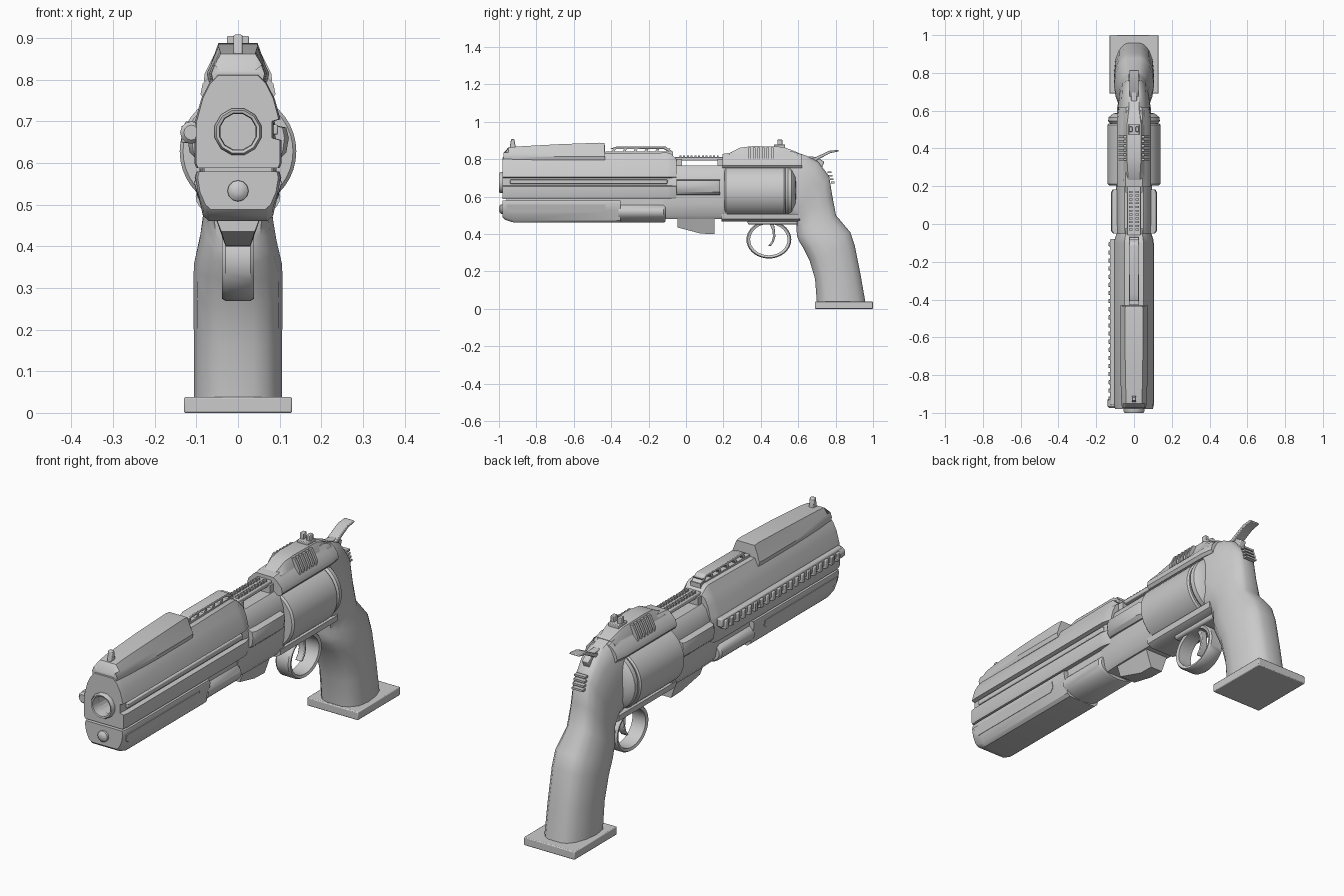
import bpy, bmesh, math
from mathutils import Vector

if "Cube" in bpy.data.objects:
    bpy.data.objects.remove(bpy.data.objects["Cube"])

steel = bpy.data.materials.new("grey steel")
steel.diffuse_color = (0.6, 0.6, 0.6, 1)
steel.use_nodes = True
steel.node_tree.nodes["Principled BSDF"].inputs["Base Color"].default_value = steel.diffuse_color


def make(name, bm):
    bmesh.ops.recalc_face_normals(bm, faces=bm.faces)
    me = bpy.data.meshes.new(name)
    bm.to_mesh(me)
    bm.free()
    ob = bpy.data.objects.new(name, me)
    me.materials.append(steel)
    bpy.context.collection.objects.link(ob)
    return ob


def loft(name, rings, closed=False):
    """Skin a row of equal-length 3D rings."""
    bm = bmesh.new()
    vs = [[bm.verts.new(p) for p in r] for r in rings]
    n = len(vs[0])
    pairs = list(zip(vs, vs[1:])) + ([(vs[-1], vs[0])] if closed else [])
    for a, b in pairs:
        for i in range(n):
            bm.faces.new((a[i], a[(i + 1) % n], b[(i + 1) % n], b[i]))
    if not closed:
        bm.faces.new(vs[0])
        bm.faces.new(vs[-1])
    return make(name, bm)


def section(y, right, left=None):
    """Cross-section at y from its (x, z) right half, listed bottom to top."""
    left = left or right
    return [(x, y, z) for x, z in right] + [(-x, y, z) for x, z in reversed(left)]


def box(name, x, y, z, bevel=0.0):
    ob = loft(name, [[(a, y[0], z[0]), (a, y[1], z[0]), (a, y[1], z[1]), (a, y[0], z[1])] for a in x])
    if bevel:
        m = ob.modifiers.new("bevel", 'BEVEL')
        m.width, m.segments = bevel, 2
    return ob


def plate(name, pts, hw, bevel=0.0):
    """Side profile (y, z) given a thickness across x."""
    ob = loft(name, [[(s * hw, y, z) for y, z in pts] for s in (-1, 1)])
    if bevel:
        m = ob.modifiers.new("bevel", 'BEVEL')
        m.width, m.segments = bevel, 2
    return ob


def turned(name, prof, cx, cz, n=32, sx=1.0):
    """Round part along y from (y, radius) pairs."""
    return loft(name, [[(cx + sx * r * math.cos(2 * math.pi * i / n), y,
                         cz + r * math.sin(2 * math.pi * i / n)) for i in range(n)] for y, r in prof])


# Barrel shroud: grooved on the right, plain on the left
def barrel_ring(y, top, k=1.0):
    r = [(.1, .588), (.105, .6), (.105, .655), (.085, .66), (.085, .7), (.102, .705), (.088, .755), (.07, .79), (.05, top)]
    l = [(.1, .588), (.105, .6), (.105, .655), (.105, .66), (.104, .7), (.102, .705), (.088, .755), (.07, .79), (.05, top)]
    f = lambda h: [(x * k, z) for x, z in h]
    return section(y, f(r), f(l))


barrel = loft("barrel_shroud", [barrel_ring(-.98, .81, .96), barrel_ring(-.95, .82), barrel_ring(-.1, .835),
                                barrel_ring(-.08, .83, .97), barrel_ring(-.05, .8, .88)])
bore = turned("bore_cutter", [(-1.1, .046), (-.75, .046)], 0, .675, 20)
bore.hide_render = True
bore.hide_viewport = True
cut = barrel.modifiers.new("bore", 'BOOLEAN')
cut.operation, cut.object, cut.solver = 'DIFFERENCE', bore, 'EXACT'

# Muzzle ring, as a closed sweep
rings = []
for i in range(12):
    a = 2 * math.pi * (i + .5) / 12
    rings.append([(r * math.cos(a), y, .675 + r * math.sin(a))
                  for r, y in ((.058, -.97), (.058, -.99), (.053, -1), (.046, -.998), (.044, -.96))])
loft("muzzle_ring", rings, closed=True)
box("groove_bar", (.08, .096), (-.94, -.1), (.668, .692), .004)

# Left side rail with teeth
box("side_rail", (-.128, -.1), (-.96, -.08), (.66, .7), .006)
for i in range(20):
    y = -.935 + i * .043
    box("rail_tooth", (-.136, -.1), (y, y + .022), (.648, .69), .004)
turned("rail_knob", [(-.975, .018), (-.965, .027), (-.93, .027), (-.92, .018)], -.112, .673, 12)

# Lower barrel lug with side panels and a rod tip
def lug_ring(y, bottom, k=1.0):
    return section(y, [(.07 * k, bottom), (.084 * k, bottom + .012), (.098 * k, .53), (.104 * k, .565), (.1 * k, .579)])


loft("lower_lug", [lug_ring(-.98, .488, .93), lug_ring(-.965, .475, .98), lug_ring(-.92, .461), lug_ring(-.35, .461)])
box("lug_core", (-.08, .08), (-.96, .1), (.55, .62))
for s in (-1, 1):
    loft("lug_panel", [[(s * (x + d), y, z) for y, z, x in
                        ((-.96, .53, .092), (-.94, .515, .09), (-.45, .515, .09), (-.43, .53, .094), (-.43, .557, .1), (-.96, .557, .1))]
                       for d in (-.01, .006)])
turned("rod_tip", [(-.97, .026), (-.99, .025), (-.998, .016), (-1, .006)], 0, .533, 12)
turned("rod_housing", [(-.36, .058), (-.12, .058), (-.11, .053)], 0, .519, 28, 1.75)

# Top sight block, front sight and vented rib
def block_ring(y, top, k):
    return section(y, [(.07 * k, .795), (.075 * k, .815), (.066 * k, .835), (.047 * k, top)])


loft("sight_block", [block_ring(-.975, .822, .85), block_ring(-.95, .862, .88), block_ring(-.9, .868, .92),
                     block_ring(-.68, .88, 1), block_ring(-.46, .888, 1), block_ring(-.435, .885, .98), block_ring(-.432, .82, .98)])
plate("front_sight", [(-.945, .85), (-.935, .908), (-.918, .908), (-.908, .85)], .011, .004)
box("rib_base", (-.026, .026), (-.43, -.07), (.82, .84))
plate("rib_top", [(-.41, .854), (-.37, .868), (-.11, .868), (-.07, .84), (-.09, .84), (-.12, .855)], .025, .003)
for i in range(6):
    y = -.4 + i * .058
    plate("rib_post", [(y, .835), (y + .012, .858), (y + .027, .858), (y + .015, .835)], .024)

# Middle frame with side bulges and an open bridge on top
mid = [(.065, .48), (.08, .5), (.092, .56), (.095, .64), (.088, .7), (.07, .745), (.05, .765)]
loft("middle_frame", [section(y, [(x * k, z) for x, z in mid]) for y, k in ((-.12, .9), (-.05, .97), (0, 1), (.22, 1))])
for s in (-1, 1):
    loft("side_bulge", [[(s * (.07 + (x - .07) * k), y, z) for x, z in
                         ((.07, .608), (.1, .61), (.116, .625), (.122, .66), (.116, .685), (.07, .695))]
                        for y, k in ((-.05, .8), (-.035, 1), (.165, 1), (.182, .85))])
box("bridge", (-.036, .036), (-.06, .22), (.792, .812), .004)
for y in (-.062, .168):
    box("bridge_post", (-.045, .045), (y, y + .04), (.75, .8))
for i in range(11):
    for x in (-.018, .018):
        y = -.035 + i * .02
        box("bridge_stud", (x - .009, x + .009), (y, y + .01), (.808, .82))
loft("lower_wedge", [[(w * k, y, z) for w in (-1, 1)] + [(-w * .065, y, .5) for w in (-1, 1)]
                     for y, z, k in ((-.045, .435, .04), (.08, .402, .03), (.152, .4, .03))])

# Drum and recoil shield
turned("drum", [(.205, .132), (.213, .14), (.525, .14), (.533, .134)], 0, .628, 40)
turned("recoil_shield", [(.53, .125), (.545, .137), (.565, .135), (.585, .11), (.592, .07)], 0, .632, 40)

# Straps above and below the drum
def strap_ring(y, top, k=1.0):
    return section(y, [(.08 * k, .752), (.09 * k, .765), (.085 * k, .79), (.062 * k, .815), (.045 * k, top)])


loft("top_strap", [strap_ring(.195, .828), strap_ring(.24, .835), strap_ring(.56, .845), strap_ring(.62, .825, .9)])
loft("bottom_strap", [section(y, [(.06, .467), (.082, .48), (.085, .507)]) for y in (.19, .61)])
loft("top_cover", [section(y, [(.06, .805), (.056, .825), (w, z)]) for y, w, z in
                   ((.23, .03, .832), (.29, .034, .862), (.36, .038, .87), (.52, .038, .866), (.6, .028, .835))])
for s in (-1, 1):
    for i in range(6):
        y = .335 + i * .024
        loft("cover_fin", [[(s * x, y + d, z) for x, z in ((.04, .8), (.082, .795), (.08, .815), (.056, .862), (.04, .862))]
                           for d in (0, .013)])
    box("rear_sight_post", (s * .017 - .009, s * .017 + .009), (.488, .515), (.865, .905), .003)
box("rear_sight_base", (-.028, .028), (.47, .53), (.855, .878), .003)

# Grip: each ring runs from a front point to a back point
girth = ((0, .35), (.05, .65), (.18, .92), (.4, 1), (.65, .93), (.85, .75), (.96, .52), (1, .3))
path = ((.55, .48, .56, .846, .09), (.59, .46, .64, .82, .09), (.592, .43, .705, .788, .085),
        (.592, .41, .765, .71, .08), (.595, .385, .783, .6, .083), (.605, .36, .802, .5, .092),
        (.63, .32, .878, .41, .106), (.66, .26, .902, .34, .107), (.69, .16, .932, .19, .106), (.7, .03, .96, .03, .106))
rings = []
for fy, fz, by, bz, hw in path:
    side = [(hw * w, fy + (by - fy) * t, fz + (bz - fz) * t) for t, w in girth]
    rings.append(side + [(-x, y, z) for x, y, z in reversed(side)])
loft("grip", rings)
box("grip_base", (-.13, .13), (.69, 1), (0, .038), .004)

# Hammer with spur, and ridges on the back of the grip
plate("hammer", [(.63, .79), (.65, .815), (.7, .812), (.74, .785), (.72, .74)], .016, .004)
plate("hammer_spur", [(.66, .795), (.765, .845), (.815, .85), (.817, .842), (.77, .832), (.69, .79)], .025, .003)
for i in range(4):
    y, z = .757 + i * .006, .725 - i * .018
    box("back_ridge", (-.028, .028), (y, y + .02), (z, z + .009))

# Trigger guard and trigger
rings = []
for i in range(36):
    a = 2 * math.pi * i / 36
    rings.append([(x, .443 + ry * math.cos(a), .37 + rz * math.sin(a)) for x, ry, rz in
                  ((-.038, .114, .096), (-.03, .12, .101), (.03, .12, .101), (.038, .114, .096), (.034, .1, .084), (-.034, .1, .084))])
loft("trigger_guard", rings, closed=True)
plate("trigger", [(.435, .48), (.462, .42), (.465, .385), (.458, .36), (.44, .337), (.452, .335),
                  (.47, .358), (.478, .388), (.475, .425), (.465, .48)], .016, .003)
box("guard_bracket", (-.05, .05), (.33, .6), (.45, .48), .01)

# Smooth shading with sharp edges kept
bpy.ops.object.select_all(action='DESELECT')
for ob in bpy.data.objects:
    if ob.type == 'MESH' and not ob.hide_render:
        ob.select_set(True)
        bpy.context.view_layer.objects.active = ob
bpy.ops.object.shade_smooth_by_angle(angle=math.radians(35))
